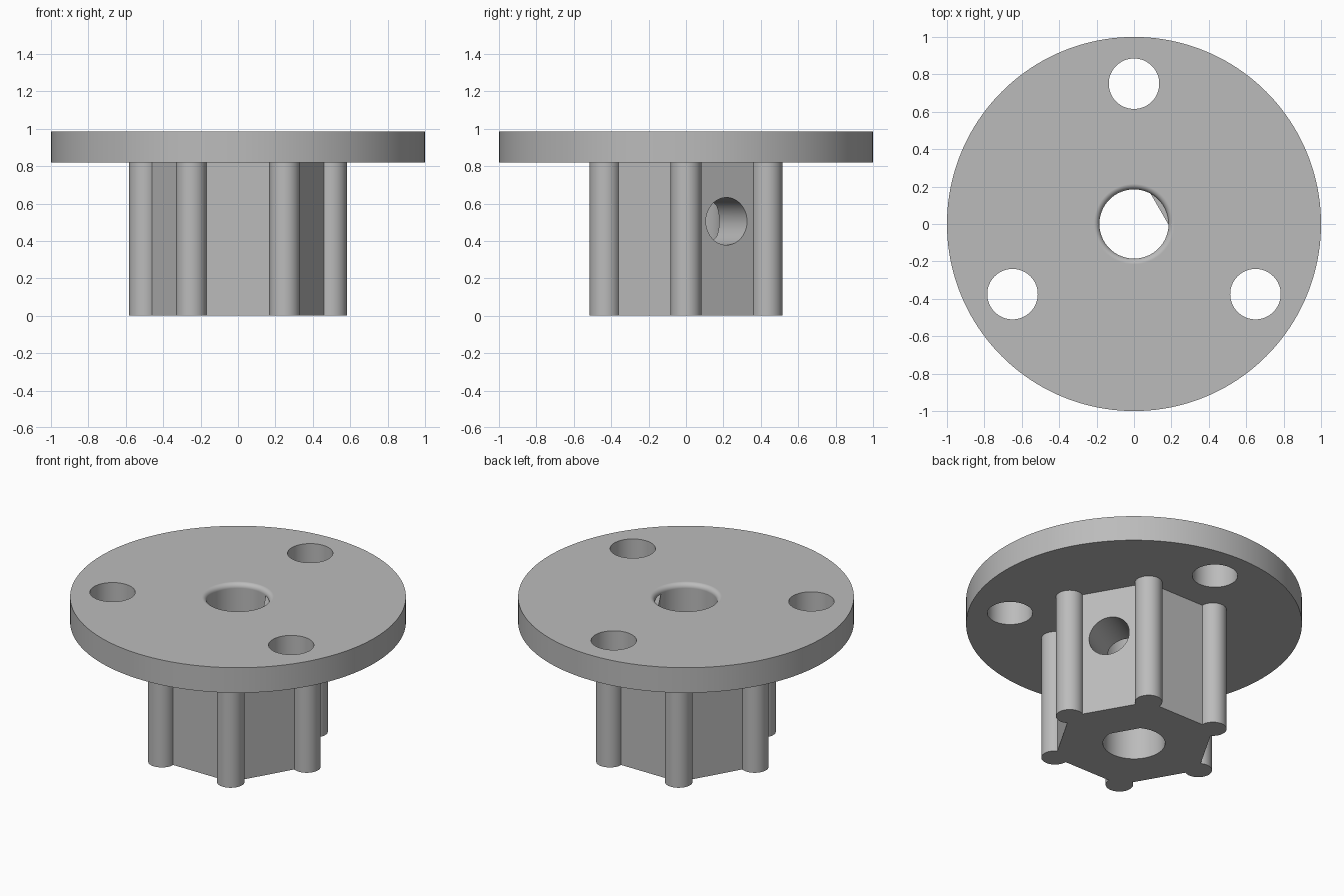
import bpy, bmesh
from math import cos, sin, pi, radians
from mathutils import Matrix

if "Cube" in bpy.data.objects:
    bpy.data.objects.remove(bpy.data.objects["Cube"])

HUB_TOP, TOP = 0.82, 0.985
BORE, FILLET = 0.185, 0.03
FLAT_ANGLE = radians(30)

grey = bpy.data.materials.new("grey")
grey.use_nodes = True
grey.diffuse_color = (0.5, 0.5, 0.5, 1)
grey.node_tree.nodes["Principled BSDF"].inputs["Base Color"].default_value = grey.diffuse_color


def make_object(name, bm):
    bmesh.ops.recalc_face_normals(bm, faces=bm.faces)
    mesh = bpy.data.meshes.new(name)
    bm.to_mesh(mesh)
    bm.free()
    mesh.materials.append(grey)
    obj = bpy.data.objects.new(name, mesh)
    bpy.context.collection.objects.link(obj)
    return obj


def prism(name, outline, z0, z1):
    bm = bmesh.new()
    face = bm.faces.new([bm.verts.new((x, y, z0)) for x, y in outline])
    new = bmesh.ops.extrude_face_region(bm, geom=[face])["geom"]
    moved = [v for v in new if isinstance(v, bmesh.types.BMVert)]
    bmesh.ops.translate(bm, verts=moved, vec=(0, 0, z1 - z0))
    return make_object(name, bm)


def arc(cx, cy, r, start, end, steps):
    angles = [start + (end - start) * i / steps for i in range(steps + 1)]
    return [(cx + r * cos(a), cy + r * sin(a)) for a in angles]


def circle(cx, cy, r, steps):
    return arc(cx, cy, r, 0, 2 * pi, steps)[:-1]


def combine(target, tool, operation):
    mod = target.modifiers.new("combine", 'BOOLEAN')
    mod.operation, mod.solver, mod.object = operation, 'EXACT', tool
    bpy.context.view_layer.objects.active = target
    bpy.ops.object.modifier_apply(modifier=mod.name)
    bpy.data.objects.remove(tool)


# Round flange with a hexagonal hub that has a rounded rib on each corner
flange = prism("flanged_hub", circle(0, 0, 1, 160), HUB_TOP, TOP)
outline = []
for i in range(6):
    a = i * pi / 3
    outline += arc(0.5 * cos(a), 0.5 * sin(a), 0.082, a - 2 * pi / 3, a + 2 * pi / 3, 28)
combine(flange, prism("hub", outline, 0, HUB_TOP + 0.06), 'UNION')

# Three mounting holes
for i in range(3):
    a = pi / 2 + i * 2 * pi / 3
    hole = prism("mount_hole", circle(0.75 * cos(a), 0.75 * sin(a), 0.135, 64), 0.7, 1.1)
    combine(flange, hole, 'DIFFERENCE')

# Shaft bore: round with a filleted top rim
profile = [(0, -0.1), (BORE, -0.1)]
for i in range(9):
    t = pi / 2 * i / 8
    profile.append((BORE + FILLET * (1 - cos(t)), TOP - FILLET * (1 - sin(t))))
profile += [(BORE + FILLET, TOP + 0.1), (0, TOP + 0.1)]
bm = bmesh.new()
points = [bm.verts.new((x, 0, z)) for x, z in profile]
edges = [bm.edges.new(pair) for pair in zip(points, points[1:])]
bmesh.ops.spin(bm, geom=points + edges, cent=(0, 0, 0), axis=(0, 0, 1),
               angle=2 * pi, steps=96, use_duplicate=False)
bmesh.ops.remove_doubles(bm, verts=bm.verts, dist=0.0001)
bore = make_object("bore", bm)

# Flat on one side of the bore, stopping just below the rim
block = prism("bore_flat", [(0.158, -0.3), (0.4, -0.3), (0.4, 0.3), (0.158, 0.3)],
              -0.2, TOP - FILLET - 0.002)
block.data.transform(Matrix.Rotation(FLAT_ANGLE, 4, 'Z'))
combine(bore, block, 'DIFFERENCE')
combine(flange, bore, 'DIFFERENCE')

# Set screw hole from the hub side into the bore
screw = prism("screw_hole", circle(0, 0, 0.127, 64), 0.06, 0.6)
screw.data.transform(Matrix.Translation((0, 0, 0.505)) @ Matrix.Rotation(FLAT_ANGLE, 4, 'Z')
                     @ Matrix.Rotation(pi / 2, 4, 'Y'))
combine(flange, screw, 'DIFFERENCE')

# Smooth round walls, crisp edges
bpy.ops.object.select_all(action='DESELECT')
flange.select_set(True)
bpy.context.view_layer.objects.active = flange
bpy.ops.object.shade_smooth_by_angle(angle=radians(30))
weighted = flange.modifiers.new("weighted_normals", 'WEIGHTED_NORMAL')
weighted.keep_sharp = True
